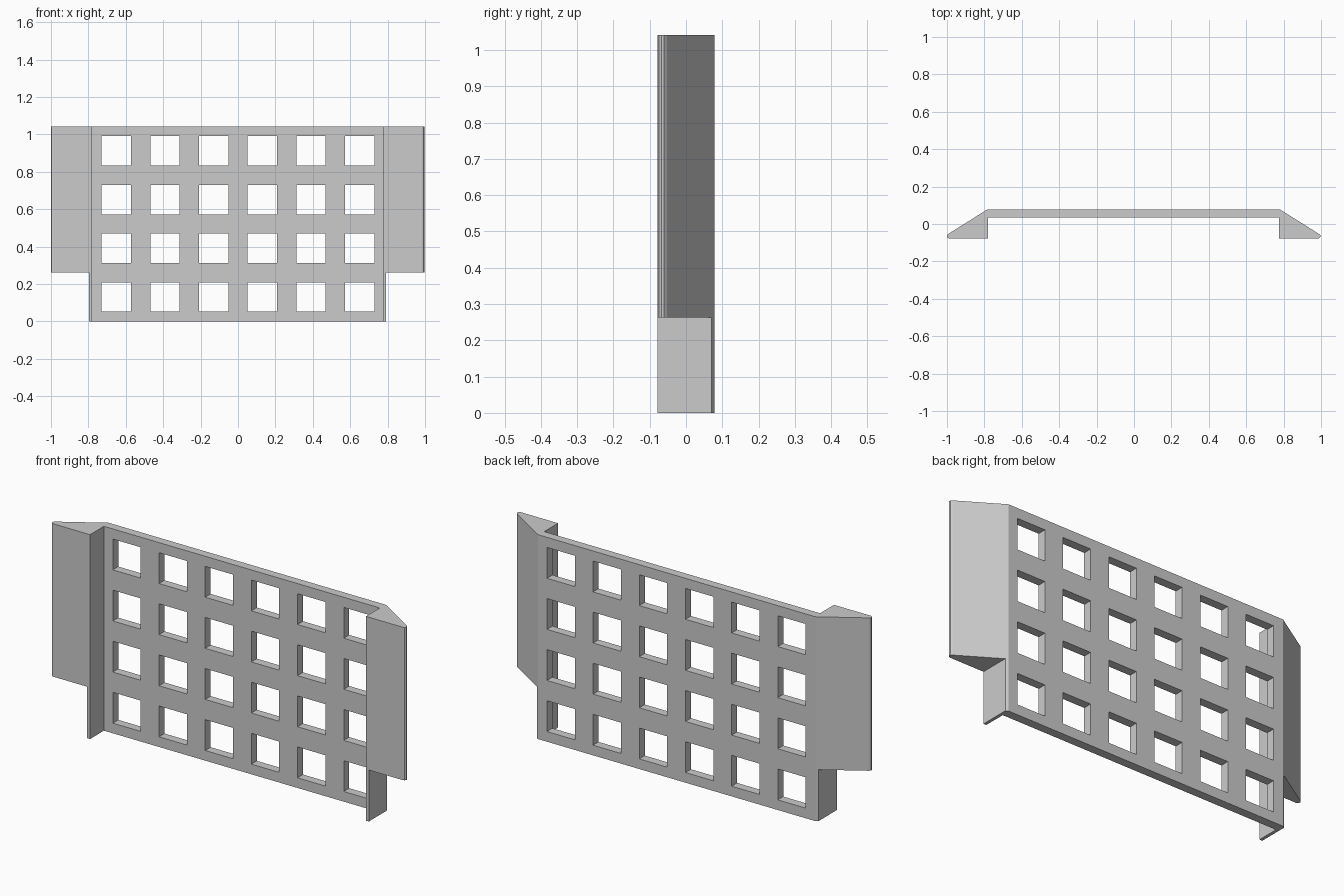
import bpy
import bmesh
from mathutils import Matrix, Vector

cube = bpy.data.objects.get("Cube")
if cube:
    bpy.data.objects.remove(cube, do_unlink=True)

PITCH = 0.2604          # spacing of the window grid
HOLE = 0.157            # window size
HEIGHT = 4 * PITCH
SHIFT = -0.002          # tray sits a hair off centre

grey = bpy.data.materials.new("plain grey")
grey.use_nodes = True
colour = (0.6, 0.6, 0.6, 1)
grey.diffuse_color = colour
grey.node_tree.nodes["Principled BSDF"].inputs["Base Color"].default_value = colour


def make_object(name, bm):
    bmesh.ops.recalc_face_normals(bm, faces=bm.faces)
    mesh = bpy.data.meshes.new(name)
    bm.to_mesh(mesh)
    bm.free()
    mesh.materials.append(grey)
    obj = bpy.data.objects.new(name, mesh)
    bpy.context.collection.objects.link(obj)
    return obj


def add_box(bm, low, high):
    low, high = Vector(low), Vector(high)
    matrix = Matrix.Translation((low + high) / 2) @ Matrix.Diagonal((*(high - low), 1))
    bmesh.ops.create_cube(bm, size=1, matrix=matrix)


# Plan outline: back plate with a sloped, round-tipped wing at each end
half = [(0.778, 0.034), (0.778, -0.078), (0.985, -0.078), (0.994, -0.075),
        (0.999, -0.068), (0.998, -0.060), (0.991, -0.053), (0.782, 0.078)]
outline = [(x + SHIFT, y) for x, y in half]
outline += [(SHIFT - x, y) for x, y in reversed(half)]
outline = [(max(-1, x) if x < 0 else x, y) for x, y in outline]

bm = bmesh.new()
base = bm.faces.new([bm.verts.new((x, y, 0)) for x, y in outline])
top = bmesh.ops.extrude_face_region(bm, geom=[base])
bmesh.ops.translate(bm, vec=(0, 0, HEIGHT),
                    verts=[v for v in top["geom"] if isinstance(v, bmesh.types.BMVert)])
panel = make_object("window_panel", bm)

# Cutters: the window grid and the notch under each wing
bm = bmesh.new()
for col in range(6):
    for row in range(4):
        x, z = (col - 2.5) * PITCH, (row + 0.5) * PITCH
        add_box(bm, (x - HOLE / 2, -0.02, z - HOLE / 2),
                (x + HOLE / 2, 0.2, z + HOLE / 2))
for side in (-1, 1):
    inner, outer = sorted((side * 0.794 + SHIFT, side * 1.2))
    add_box(bm, (inner, -0.3, -0.2), (outer, 0.3, PITCH + 0.002))
cutter = make_object("opening_cutter", bm)
cutter.hide_render = True
cutter.hide_viewport = True
cutter.display_type = 'WIRE'

cut = panel.modifiers.new("openings", 'BOOLEAN')
cut.operation = 'DIFFERENCE'
cut.solver = 'EXACT'
cut.object = cutter
